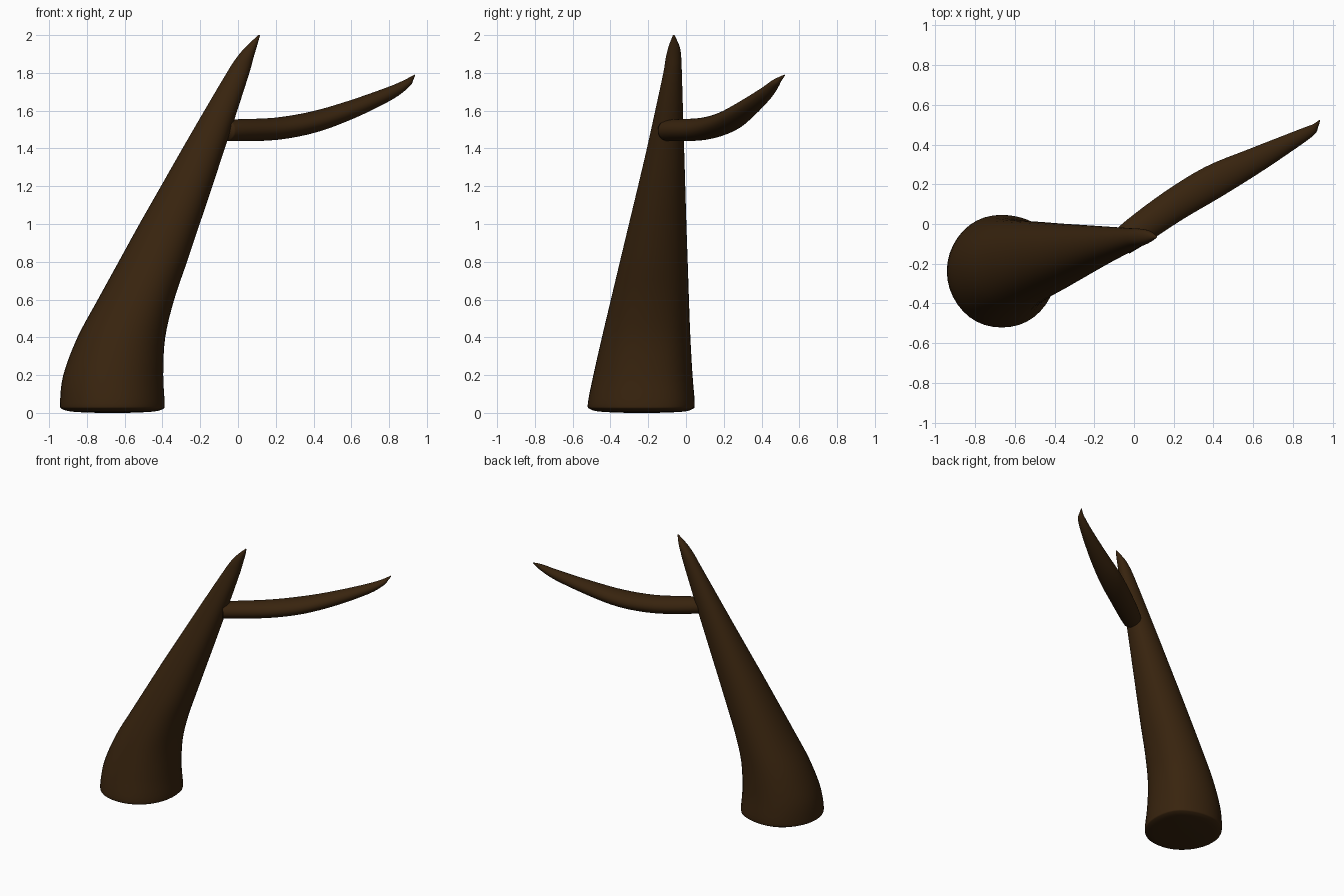
import bpy, bmesh, math
from mathutils import Vector

if "Cube" in bpy.data.objects:
    bpy.data.objects.remove(bpy.data.objects["Cube"])

bark = bpy.data.materials.new("dark_brown_bark")
bark.diffuse_color = (0.040, 0.0175, 0.0045, 1)
bark.use_nodes = True
bark.node_tree.nodes["Principled BSDF"].inputs["Base Color"].default_value = bark.diffuse_color


def smooth(keys, steps=4):
    """Catmull-Rom interpolation through the key rings."""
    out = []
    for i in range(len(keys) - 1):
        a, b = keys[max(i - 1, 0)], keys[i]
        c, d = keys[i + 1], keys[min(i + 2, len(keys) - 1)]
        for s in range(steps):
            t = s / steps
            out.append([0.5 * (2 * q + (r - p) * t + (2 * p - 5 * q + 4 * r - w) * t * t
                               + (3 * q - p - 3 * r + w) * t ** 3)
                        for p, q, r, w in zip(a, b, c, d)])
    out.append(list(keys[-1]))
    return out


def loft(name, rings):
    bm = bmesh.new()
    rows = [[bm.verts.new(p) for p in ring] for ring in rings]
    n = len(rows[0])
    for a, b in zip(rows, rows[1:]):
        for i in range(n):
            j = (i + 1) % n
            bm.faces.new((a[i], a[j], b[j], b[i]))
    bm.faces.new(rows[0][::-1])
    bm.faces.new(rows[-1])
    bmesh.ops.recalc_face_normals(bm, faces=bm.faces[:])
    for f in bm.faces:
        f.smooth = True
    me = bpy.data.meshes.new(name)
    bm.to_mesh(me)
    bm.free()
    me.materials.append(bark)
    ob = bpy.data.objects.new(name, me)
    bpy.context.collection.objects.link(ob)


N = 40
ANG = [2 * math.pi * i / N for i in range(N)]

# Trunk: z, x min, x max, y min, y max
trunk = [
    (0.00, -0.74, -0.59, -0.31, -0.16),
    (0.006, -0.87, -0.46, -0.45, -0.02),
    (0.02, -0.93, -0.40, -0.51, 0.035),
    (0.05, -0.942, -0.390, -0.522, 0.048),
    (0.20, -0.925, -0.397, -0.492, 0.036),
    (0.40, -0.85, -0.386, -0.446, 0.024),
    (0.60, -0.742, -0.338, -0.398, 0.016),
    (0.80, -0.632, -0.270, -0.350, 0.009),
    (1.00, -0.522, -0.203, -0.302, 0.002),
    (1.20, -0.408, -0.136, -0.254, -0.004),
    (1.40, -0.294, -0.070, -0.207, -0.010),
    (1.60, -0.178, -0.004, -0.163, -0.016),
    (1.80, -0.060, 0.060, -0.120, -0.022),
    (1.88, -0.008, 0.082, -0.107, -0.025),
    (1.94, 0.043, 0.100, -0.092, -0.034),
    (2.00, 0.108, 0.117, -0.069, -0.061),
]
rings = []
for z, x0, x1, y0, y1 in smooth(trunk):
    low = max(0, 1 - z / 0.8)        # uneven, slightly six-sided foot
    ring = []
    for a in ANG:
        lobe = math.exp(-((a - 0.65) / 0.4) ** 2)
        k = 1 + low * (0.008 * (1 - math.cos(6 * a)) * abs(math.sin(a)) * -0.5 + 0.08 * lobe)
        k += (1 - low) * (0.012 * (1 - math.cos(4 * a)) - 0.015 * math.sin(2 * a))
        ring.append(((x0 + x1) / 2 + (x1 - x0) / 2 * math.cos(a) * k,
                     (y0 + y1) / 2 + (y1 - y0) / 2 * math.sin(a) * k, max(z, 0)))
    rings.append(ring)
loft("trunk", rings)

# Side branch: centre x, y, z, half width, half thickness
branch = [
    (-0.065, -0.098, 1.495, 0.066, 0.056),
    (0.01, -0.040, 1.497, 0.076, 0.058),
    (0.20, 0.093, 1.504, 0.083, 0.059),
    (0.40, 0.213, 1.540, 0.085, 0.056),
    (0.60, 0.315, 1.606, 0.066, 0.048),
    (0.80, 0.420, 1.690, 0.041, 0.035),
    (0.89, 0.470, 1.742, 0.027, 0.022),
    (0.915, 0.495, 1.766, 0.014, 0.013),
    (0.935, 0.522, 1.788, 0.003, 0.003),
]
path = smooth(branch)
rings = []
for i, (x, y, z, w, h) in enumerate(path):
    p, q = path[max(i - 1, 0)], path[min(i + 1, len(path) - 1)]
    d = (Vector(q[:3]) - Vector(p[:3])).normalized()
    side = d.cross(Vector((0, 0, 1))).normalized()
    up = side.cross(d)
    rings.append([Vector((x, y, z)) + side * w * math.cos(a) + up * h * math.sin(a) for a in ANG])
loft("side_branch", rings)
